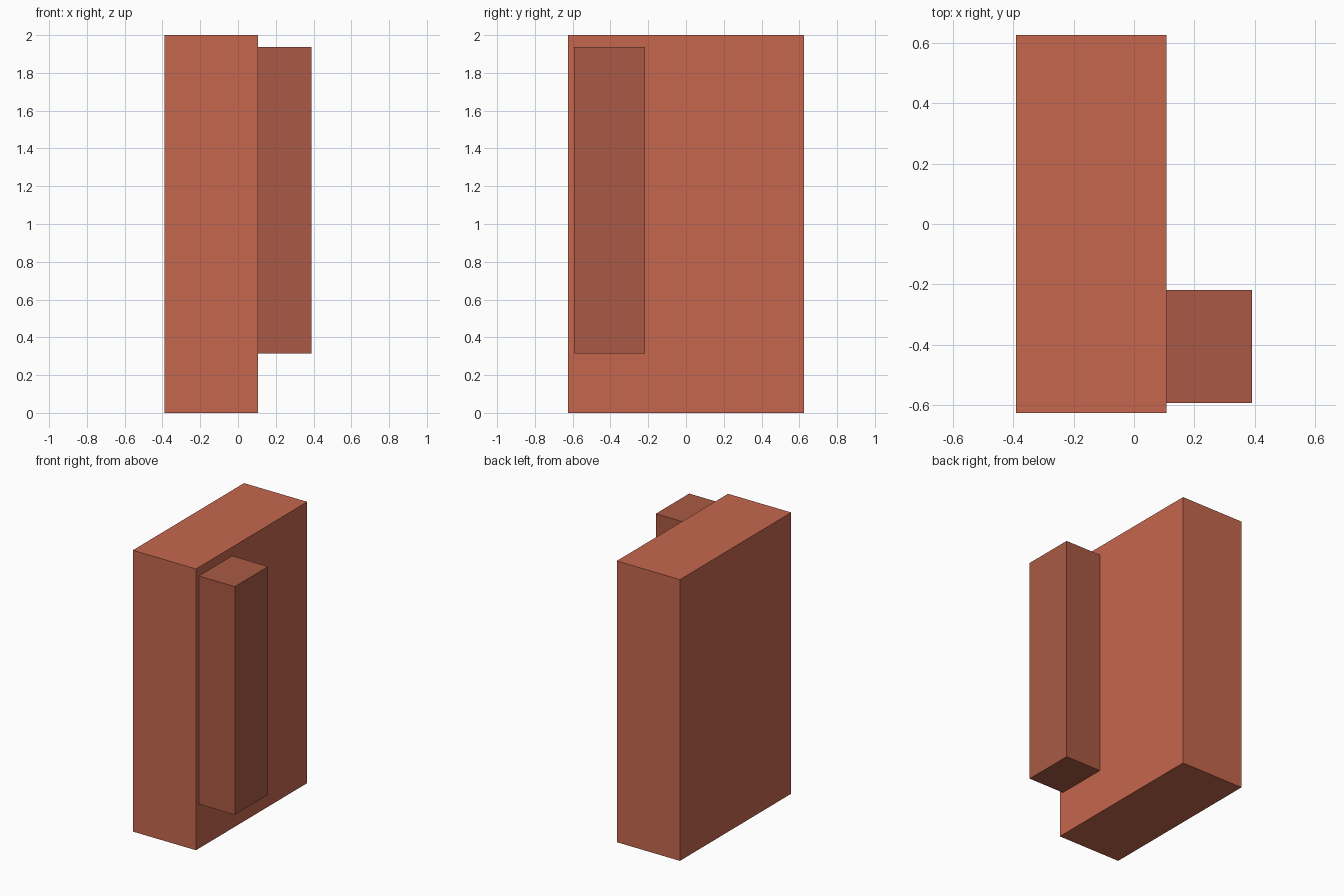
import bpy

if "Cube" in bpy.data.objects:
    bpy.data.objects.remove(bpy.data.objects["Cube"])


def material(name, color):
    mat = bpy.data.materials.new(name)
    mat.diffuse_color = (*color, 1)
    mat.use_nodes = True
    mat.node_tree.nodes["Principled BSDF"].inputs["Base Color"].default_value = mat.diffuse_color
    return mat


def box(name, low, high, mat):
    center = [(a + b) / 2 for a, b in zip(low, high)]
    bpy.ops.mesh.primitive_cube_add(size=1, location=center)
    obj = bpy.context.object
    obj.name = name
    obj.scale = [b - a for a, b in zip(low, high)]
    bpy.ops.object.transform_apply(location=False, rotation=False, scale=True)
    obj.data.materials.append(mat)
    return obj


# Tall main slab standing on the ground
box("main_slab", (-0.39, -0.625, 0), (0.107, 0.625, 2),
    material("terracotta", (0.56, 0.136, 0.074)))

# Raised block on the right face, near the front edge
box("side_block", (0.107, -0.593, 0.315), (0.39, -0.218, 1.938),
    material("dark_terracotta", (0.40, 0.102, 0.058)))
